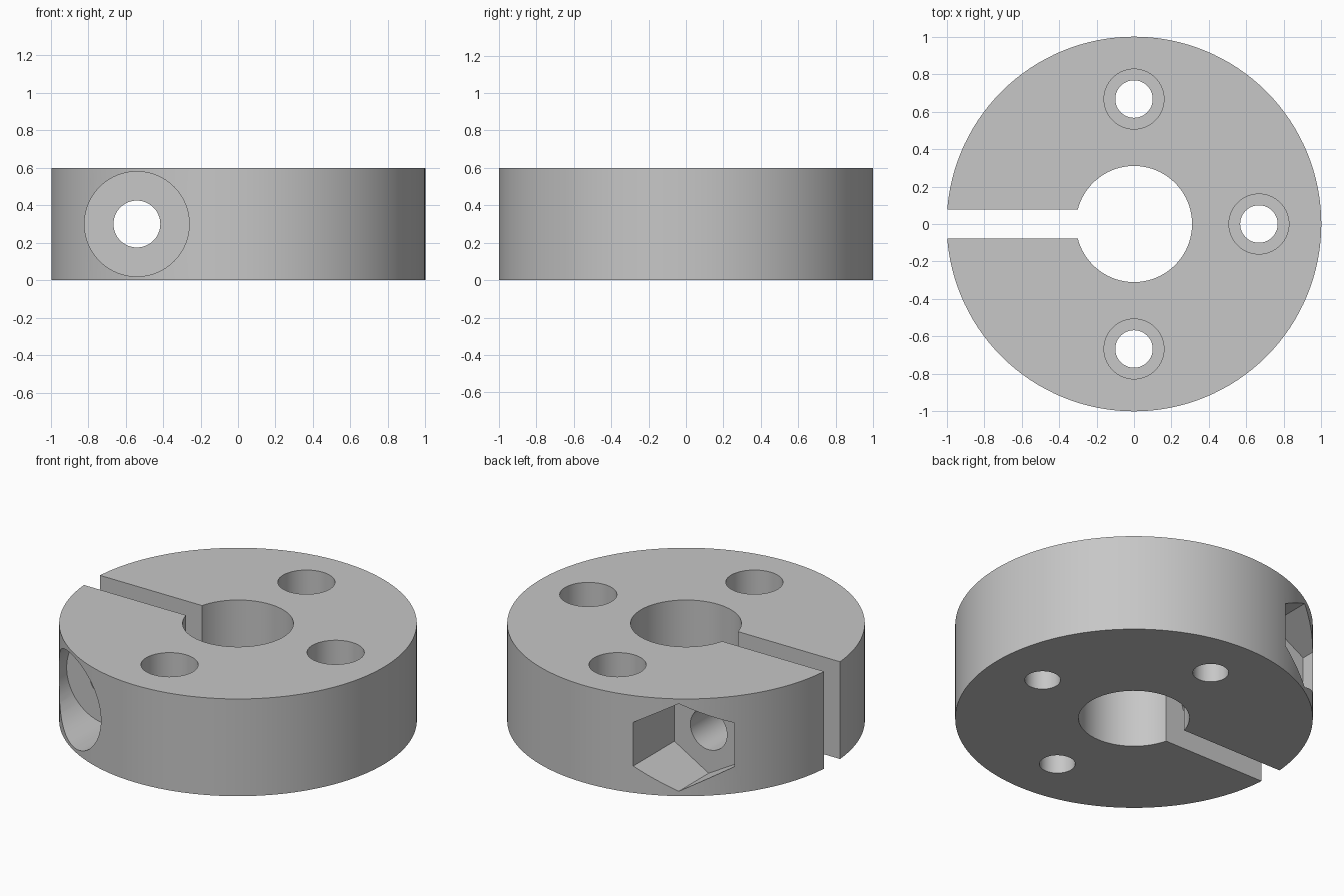
import bpy
import math

if "Cube" in bpy.data.objects:
    bpy.data.objects.remove(bpy.data.objects["Cube"], do_unlink=True)

HEIGHT = 0.6
MID = HEIGHT / 2
CLAMP_X = -0.54
BOLT_RING = 0.667

grey = bpy.data.materials.new("grey_metal")
grey.use_nodes = True
colour = (0.57, 0.57, 0.57, 1)
grey.diffuse_color = colour
grey.node_tree.nodes["Principled BSDF"].inputs["Base Color"].default_value = colour


def upright(name, radius, low, high, x=0, y=0, sides=64):
    """Cylinder along z between two heights."""
    bpy.ops.mesh.primitive_cylinder_add(
        vertices=sides, radius=radius, depth=high - low, location=(x, y, (low + high) / 2))
    bpy.context.object.name = name
    return bpy.context.object


def crosswise(name, radius, front, back, sides=64):
    """Cylinder along y on the clamp screw axis."""
    bpy.ops.mesh.primitive_cylinder_add(
        vertices=sides, radius=radius, depth=back - front,
        location=(CLAMP_X, (front + back) / 2, MID), rotation=(math.pi / 2, 0, 0))
    bpy.context.object.name = name
    return bpy.context.object


# Main ring body
collar = upright("split_collar", 1, 0, HEIGHT, sides=128)
collar.data.materials.append(grey)

# Centre bore
cutters = [upright("bore_cutter", 0.31, -0.1, HEIGHT + 0.1, sides=96)]

# Slot through one side of the ring
bpy.ops.mesh.primitive_cube_add(size=1, location=(-0.6, 0, MID))
slot = bpy.context.object
slot.name = "slot_cutter"
slot.scale = (1.2, 0.156, 1)
cutters.append(slot)

# Three counterbored mounting holes
for angle in (-90, 0, 90):
    x = BOLT_RING * math.cos(math.radians(angle))
    y = BOLT_RING * math.sin(math.radians(angle))
    cutters.append(upright("mount_hole_cutter", 0.1, -0.1, HEIGHT + 0.1, x, y))
    cutters.append(upright("mount_counterbore_cutter", 0.16, MID, HEIGHT + 0.1, x, y))

# Clamp screw hole, round head recess in front, hexagonal nut pocket behind
cutters.append(crosswise("clamp_hole_cutter", 0.125, -1.2, 1.2))
cutters.append(crosswise("head_recess_cutter", 0.28, -1.2, -0.5))
cutters.append(crosswise("nut_pocket_cutter", 0.27, 0.55, 1.2, sides=6))

# Cut everything out of the ring
bpy.ops.object.select_all(action="DESELECT")
collar.select_set(True)
bpy.context.view_layer.objects.active = collar
for cutter in cutters:
    cutter.hide_render = True
    cut = collar.modifiers.new(cutter.name, "BOOLEAN")
    cut.operation = "DIFFERENCE"
    cut.solver = "EXACT"
    cut.object = cutter
    bpy.ops.object.modifier_apply(modifier=cut.name)
    bpy.data.objects.remove(cutter, do_unlink=True)

bpy.ops.object.shade_smooth_by_angle(angle=math.radians(25))
